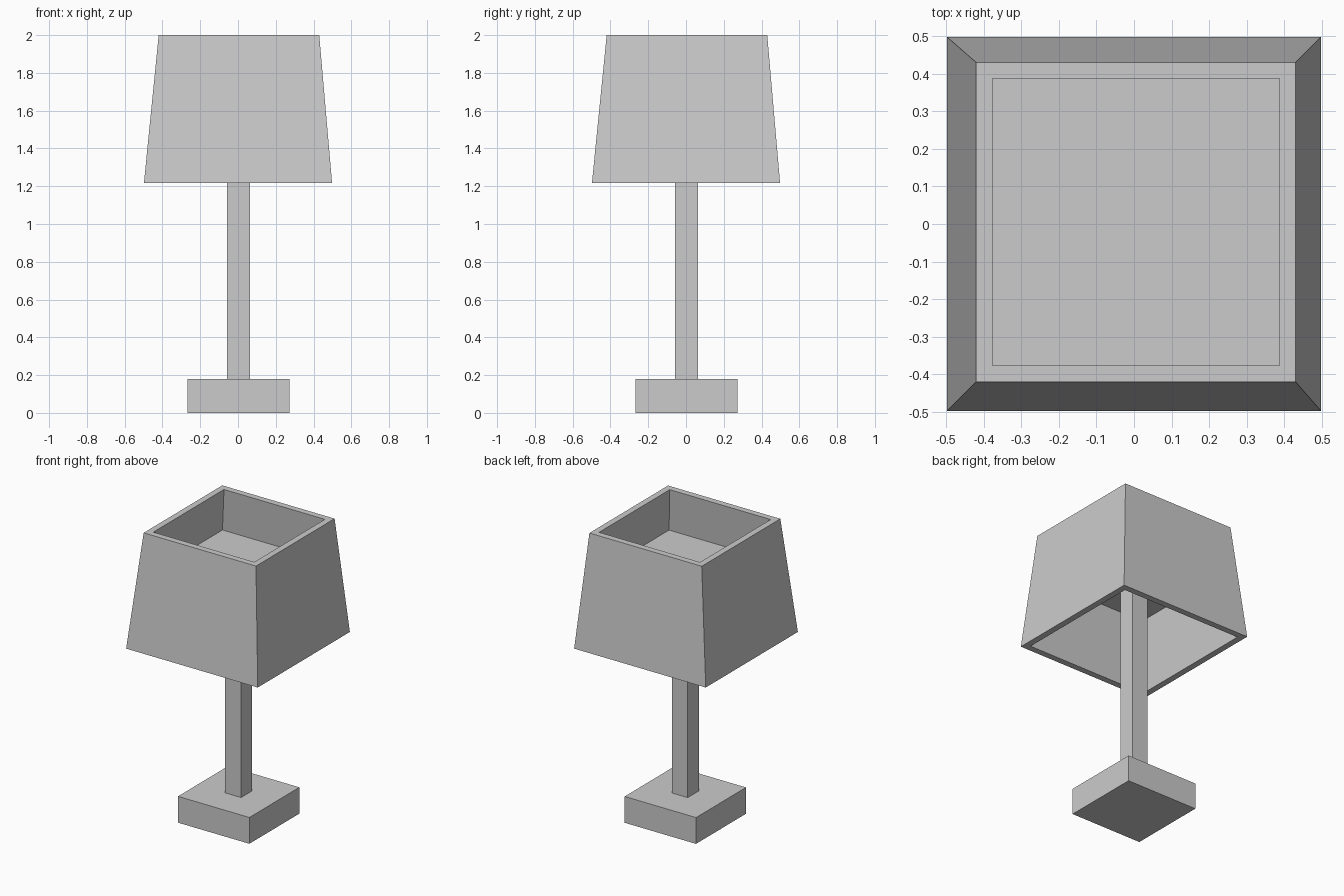
import bpy
import bmesh

if "Cube" in bpy.data.objects:
    bpy.data.objects.remove(bpy.data.objects["Cube"], do_unlink=True)

GREY = (0.6, 0.6, 0.6, 1.0)
grey = bpy.data.materials.new("light_grey")
grey.use_nodes = True
grey.diffuse_color = GREY
grey.node_tree.nodes["Principled BSDF"].inputs["Base Color"].default_value = GREY


def finish(bm, name):
    bmesh.ops.recalc_face_normals(bm, faces=bm.faces)
    mesh = bpy.data.meshes.new(name)
    bm.to_mesh(mesh)
    bm.free()
    mesh.materials.append(grey)
    obj = bpy.data.objects.new(name, mesh)
    bpy.context.collection.objects.link(obj)
    return obj


def square(bm, half, z, centre):
    """Ring of four corner vertices at height z."""
    return [bm.verts.new((centre + sx * half, centre + sy * half, z))
            for sx, sy in ((-1, -1), (1, -1), (1, 1), (-1, 1))]


def block(name, half, z0, z1, centre=0.003):
    bm = bmesh.new()
    low, high = square(bm, half, z0, centre), square(bm, half, z1, centre)
    bm.faces.new(low)
    bm.faces.new(high)
    for i in range(4):
        j = (i + 1) % 4
        bm.faces.new((low[i], low[j], high[j], high[i]))
    return finish(bm, name)


# Shade dimensions
BOTTOM, TOP, DIVIDER = 1.217, 2.0, 1.70
HALF_BOTTOM, HALF_TOP, WALL = 0.498, 0.425, 0.043
TOP_CENTRE = 0.005

# Foot and stem
block("base", 0.27, 0.0, 0.18)
block("stem", 0.06, 0.18, DIVIDER - 0.005)

# Hollow tapered shade, open above and below
bm = bmesh.new()
rings = [square(bm, HALF_BOTTOM, BOTTOM, 0.0),
         square(bm, HALF_TOP, TOP, TOP_CENTRE),
         square(bm, HALF_TOP - WALL, TOP, TOP_CENTRE),
         square(bm, HALF_BOTTOM - WALL, BOTTOM, 0.0)]
for k in range(4):
    a, b = rings[k], rings[(k + 1) % 4]
    for i in range(4):
        j = (i + 1) % 4
        bm.faces.new((a[i], a[j], b[j], b[i]))
finish(bm, "shade")

# Thin panel inside the shade, carried by the stem
t = (DIVIDER - BOTTOM) / (TOP - BOTTOM)
panel_half = HALF_BOTTOM + t * (HALF_TOP - HALF_BOTTOM) - WALL
block("shade_panel", panel_half + 0.003, DIVIDER - 0.005, DIVIDER + 0.005, t * TOP_CENTRE)
